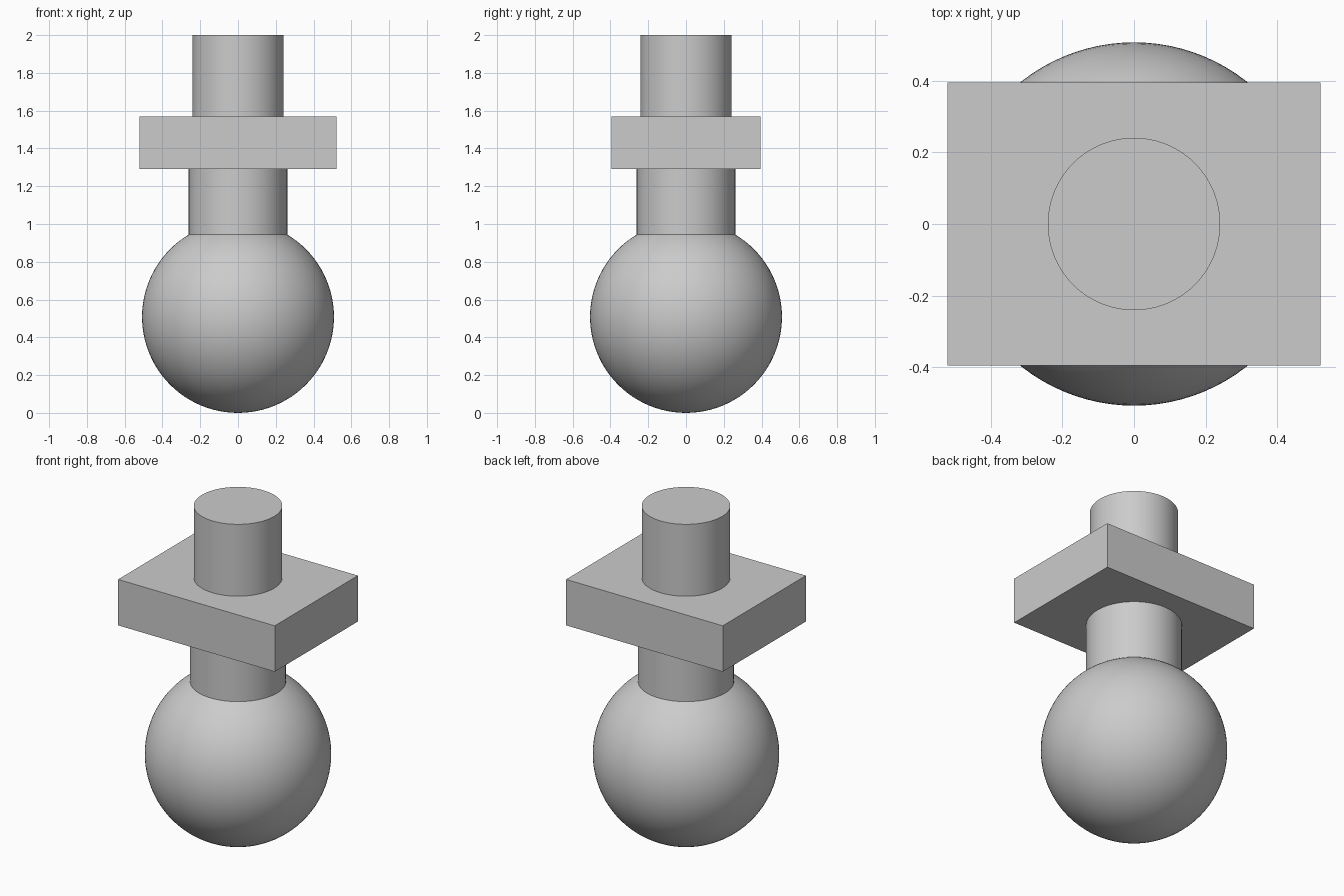
import bpy
import math

cube = bpy.data.objects.get("Cube")
if cube:
    bpy.data.objects.remove(cube, do_unlink=True)

grey = bpy.data.materials.new("light_grey")
grey.use_nodes = True
colour = (0.6, 0.6, 0.6, 1)
grey.diffuse_color = colour
grey.node_tree.nodes["Principled BSDF"].inputs["Base Color"].default_value = colour


def finish(name, smooth=True):
    obj = bpy.context.object
    obj.name = name
    obj.data.materials.append(grey)
    if smooth:
        bpy.ops.object.shade_smooth_by_angle(angle=math.radians(30))
    return obj


def rod(name, radius, bottom, top):
    bpy.ops.mesh.primitive_cylinder_add(
        vertices=96, radius=radius, depth=top - bottom,
        location=(0, 0, (bottom + top) / 2))
    return finish(name)


# Ball at the base
RADIUS = 0.508
bpy.ops.mesh.primitive_uv_sphere_add(
    segments=96, ring_count=48, radius=RADIUS, location=(0, 0, RADIUS))
finish("ball")

# Neck sunk slightly into the ball
rod("neck", 0.261, 0.9, 1.292)

# Rectangular collar
bpy.ops.mesh.primitive_cube_add(size=1, location=(0, 0, 1.43))
collar = finish("collar", smooth=False)
collar.scale = (1.042, 0.79, 0.276)
bpy.ops.object.transform_apply(location=False, rotation=False, scale=True)

# Shaft above the collar
rod("shaft", 0.241, 1.568, 2.0)
